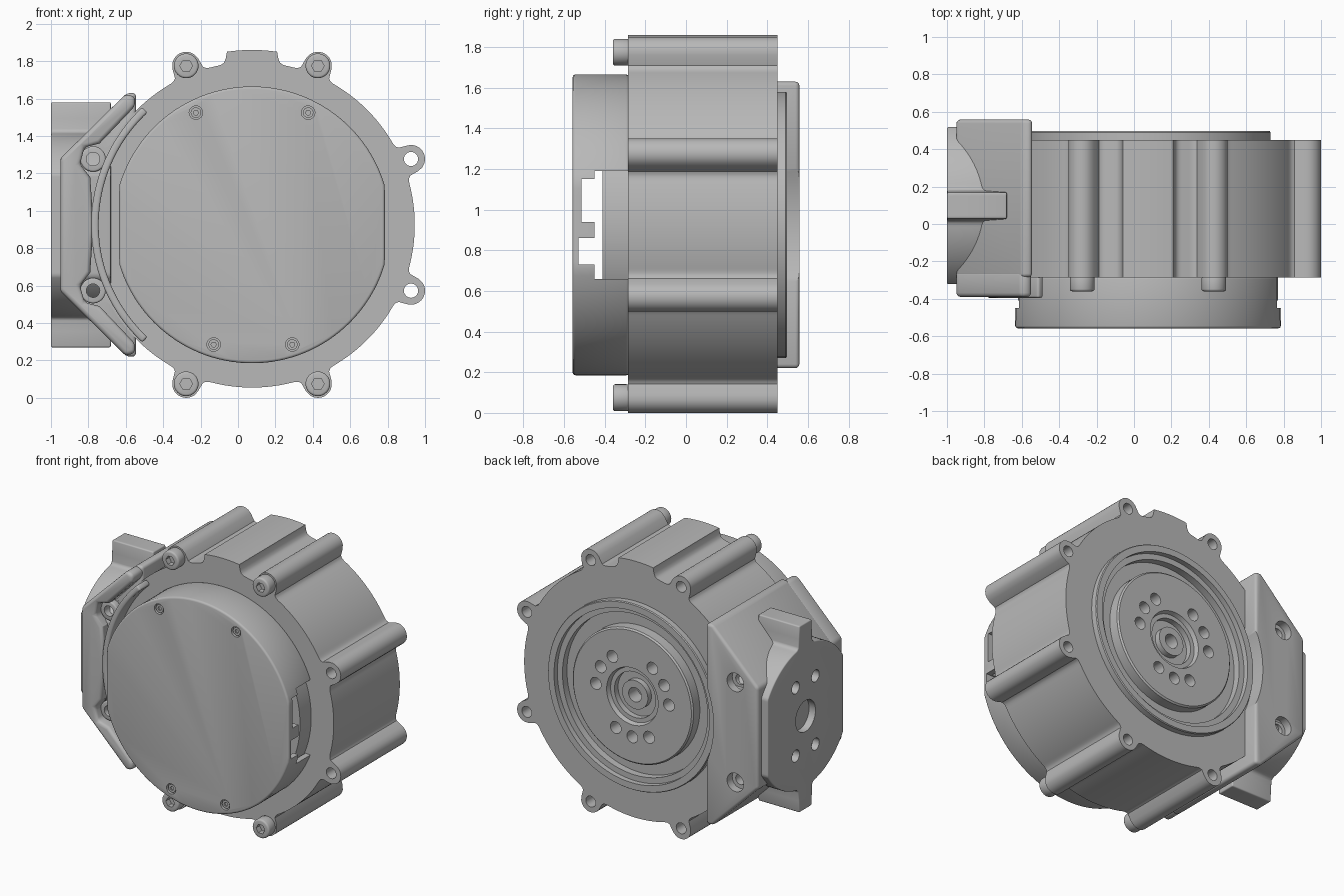
import bpy, bmesh
from math import sin, cos, pi, hypot, radians
from mathutils import Vector

default = bpy.data.objects.get("Cube")
if default:
    bpy.data.objects.remove(default, do_unlink=True)

CX, CZ = 0.075, 0.925          # main axis of the drive, running along y

grey = bpy.data.materials.new("machined grey")
grey.use_nodes = True
grey.diffuse_color = (0.48, 0.48, 0.48, 1)
grey.node_tree.nodes["Principled BSDF"].inputs["Base Color"].default_value = (0.48, 0.48, 0.48, 1)


def make(name, bm):
    bmesh.ops.recalc_face_normals(bm, faces=bm.faces)
    mesh = bpy.data.meshes.new(name)
    bm.to_mesh(mesh)
    bm.free()
    mesh.materials.append(grey)
    obj = bpy.data.objects.new(name, mesh)
    bpy.context.collection.objects.link(obj)
    return obj


def prism(name, outline, d0, d1, axis="y"):
    """Extrude a closed outline along y (points x, z) or along x (points y, z)."""
    bm = bmesh.new()
    rows = []
    for d in (d0, d1):
        rows.append([bm.verts.new((a, d, b) if axis == "y" else (d, a, b)) for a, b in outline])
    bm.faces.new(rows[0])
    bm.faces.new(rows[1])
    n = len(outline)
    for i in range(n):
        j = (i + 1) % n
        bm.faces.new((rows[0][i], rows[0][j], rows[1][j], rows[1][i]))
    return make(name, bm)


def circle(r, a, b, n=32):
    return [(a + r * cos(2 * pi * i / n), b + r * sin(2 * pi * i / n)) for i in range(n)]


def rod(name, r, a, b, d0, d1, n=32, axis="y"):
    return prism(name, circle(r, a, b, n), d0, d1, axis)


def box(name, x0, x1, y0, y1, z0, z1):
    return prism(name, [(x0, z0), (x1, z0), (x1, z1), (x0, z1)], y0, y1)


def lathe(name, profile, n=96):
    bm = bmesh.new()
    verts = [bm.verts.new((CX + r, y, CZ)) for r, y in profile]
    edges = [bm.edges.new(p) for p in zip(verts, verts[1:])]
    bmesh.ops.spin(bm, geom=verts + edges, cent=(CX, 0, CZ), axis=(0, 1, 0),
                   angle=2 * pi, steps=n)
    bmesh.ops.remove_doubles(bm, verts=bm.verts, dist=0.0005)
    return make(name, bm)


def finish(obj, cutters=(), bevel=0.0):
    """Round the edges, subtract the cutters, then shade smooth with sharp edges."""
    if bevel:
        mod = obj.modifiers.new("rounding", "BEVEL")
        mod.width, mod.segments, mod.limit_method = bevel, 3, "ANGLE"
        mod.angle_limit = radians(40)
    for cutter in cutters:
        mod = obj.modifiers.new("cut", "BOOLEAN")
        mod.operation, mod.solver, mod.object = "DIFFERENCE", "EXACT", cutter
        cutter.hide_render = True
    bpy.context.view_layer.update()
    graph = bpy.context.evaluated_depsgraph_get()
    mesh = bpy.data.meshes.new_from_object(obj.evaluated_get(graph))
    obj.modifiers.clear()
    obj.data = mesh
    mesh.polygons.foreach_set("use_smooth", [True] * len(mesh.polygons))
    mesh.set_sharp_from_angle(angle=radians(32))
    for cutter in cutters:
        bpy.data.objects.remove(cutter, do_unlink=True)
    return obj


def blend(a, b, k):
    h = max(k - abs(a - b), 0) / k
    return min(a, b) - h * h * k / 4


def polar(field, a, b, n):
    """Trace the zero line of a distance field around a centre."""
    points = []
    for i in range(n):
        c, s = cos(2 * pi * i / n), sin(2 * pi * i / n)
        lo, hi = 0.3, 1.2
        for _ in range(24):
            mid = (lo + hi) / 2
            lo, hi = (mid, hi) if field(mid * c, mid * s) < 0 else (lo, mid)
        points.append((a + lo * c, b + lo * s))
    return points


# Bolt bosses around the housing
upright = [(sx * 0.352, sz * 0.85) for sx in (-1, 1) for sz in (-1, 1)]
sideways = [(sx * 0.85, sz * 0.352) for sx in (-1, 1) for sz in (-1, 1)]
bosses = upright + sideways


def housing_field(x, z):
    d = hypot(x, z) - 0.87
    for bx, bz in bosses:
        d = blend(d, hypot(x - bx, z - bz) - 0.075, 0.06)
    if z > 0:
        d = blend(d, max(abs(x) - 0.14, hypot(x, z) - 0.935), 0.04)
    return d


# Housing with bolt holes and output recess
cuts = [rod("recess", 0.62, CX, CZ, 0.28, 0.6, 96)]
for bx, bz in sideways:
    cuts.append(rod("hole", 0.038, CX + bx, CZ + bz, -0.5, 0.7, 24))
for bx, bz in upright:
    cuts.append(rod("hole", 0.038, CX + bx, CZ + bz, 0.3, 0.7, 24))
finish(prism("housing", polar(housing_field, CX, CZ, 480), -0.285, 0.45), cuts)

# Socket screws on the upper and lower bosses
for bx, bz in upright:
    head = rod("socket_screw", 0.066, CX + bx, CZ + bz, -0.36, -0.28)
    finish(head, [rod("socket", 0.034, CX + bx, CZ + bz, -0.4, -0.32, 6)], 0.012)


# Front cover: hollow round cap with two flats and side openings
def cover_outline(r, flat):
    return [(CX + max(-flat, min(flat, x)), CZ + z) for x, z in circle(r, 0, 0, 128)]


cuts = [prism("hollow", cover_outline(0.70, 0.67), -0.52, -0.2),
        box("window", -1, 1, -0.45, -0.2, 0.66, 1.19),
        box("upper_slot", -1, 1, -0.515, -0.44, 0.94, 1.15),
        box("lower_slot", -1, 1, -0.53, -0.44, 0.73, 0.86)]
screws = [(-0.225, 1.525), (0.375, 1.525), (-0.13, 0.285), (0.29, 0.285)]
for x, z in screws:
    cuts.append(rod("screw_hole", 0.036, x, z, -0.6, -0.535, 24))
finish(prism("front_cover", cover_outline(0.74, 0.71), -0.558, -0.28), cuts, 0.014)
for x, z in screws:
    finish(rod("cover_screw", 0.028, x, z, -0.55, -0.53, 24),
           [rod("socket", 0.014, x, z, -0.6, -0.54, 6)])
finish(rod("inner_core", 0.695, CX, CZ, -0.41, -0.28, 96))

# Curved rim beside the cover on the bracket side
span = [pi + radians(47) * (i / 24 - 1) for i in range(49)]
rim = [(CX + 0.82 * cos(t), CZ + 0.82 * sin(t)) for t in span]
rim += [(CX + 0.86 * cos(t), CZ + 0.86 * sin(t)) for t in reversed(span)]
finish(prism("curved_rim", rim, -0.395, -0.28), bevel=0.012)


# Side bracket: chamfered block, with bolt recesses at the back
def mirrored(upper):
    return upper + [(x, 2 * CZ - z) for x, z in reversed(upper)]


left_bolts = [(CX - 0.85, CZ + s * 0.352) for s in (-1, 1)]
cuts = [rod("ring_clearance", 0.68, CX, CZ, 0.44, 0.7, 96)]
for x, z in left_bolts:
    cuts.append(rod("counterbore", 0.065, x, z, 0.5, 0.7))
    cuts.append(rod("bolt_hole", 0.038, x, z, -0.6, 0.7, 24))
block = mirrored([(-0.545, 1.63), (-0.595, 1.63), (-0.95, 1.28)])
finish(prism("side_bracket", block, -0.284, 0.558), cuts, 0.02)

lip = mirrored([(-0.775, 0.96), (-0.79, 1.18), (-0.845, 1.25), (-0.82, 1.34), (-0.74, 1.36),
                (-0.55, 1.56), (-0.55, 1.61), (-0.60, 1.625), (-0.95, 1.28)])
finish(prism("bracket_lip", lip, -0.39, -0.25), bevel=0.022)
for x, z in left_bolts:
    finish(rod("bracket_boss", 0.068, x, z, -0.33, -0.27),
           [rod("bolt_hole", 0.036, x, z, -0.5, 0, 24)], 0.01)


# Side mounting disc with upper and lower fins
def mount_field(y, z):
    fin = max(abs(y) - 0.075, abs(z) - 0.655)
    return max(blend(hypot(y, z) - 0.5, fin, 0.03), abs(y) - 0.42)


MY = 0.098
cuts = [rod("shaft_hole", 0.11, MY, CZ, -1.2, -0.86, 32, "x")]
for sy in (-1, 1):
    for sz in (-1, 1):
        cuts.append(rod("mount_hole", 0.042, MY + sy * 0.11, CZ + sz * 0.24, -1.2, -0.88, 24, "x"))
finish(prism("mounting_disc", polar(mount_field, MY, CZ, 240), -1.0, -0.68, "x"), cuts, 0.008)

# Rotating output flange: outer ring, groove, hub plate and centre bore
profile = [(0, 0.36), (0.05, 0.36), (0.05, 0.46), (0.10, 0.46), (0.10, 0.42), (0.16, 0.42),
           (0.16, 0.46), (0.19, 0.46), (0.20, 0.49), (0.46, 0.49), (0.47, 0.48), (0.47, 0.41),
           (0.565, 0.41), (0.565, 0.46), (0.605, 0.46), (0.605, 0.497), (0.65, 0.497),
           (0.655, 0.49), (0.655, 0.44), (0.61, 0.44), (0.61, 0.30), (0, 0.30)]
cuts = []
for group in (30, 150, 270):
    for step in (-27, 0, 27):
        t = radians(group + step)
        cuts.append(rod("flange_hole", 0.042, CX + 0.285 * cos(t), CZ + 0.285 * sin(t), 0.38, 0.6, 24))
finish(lathe("output_flange", profile), cuts)
